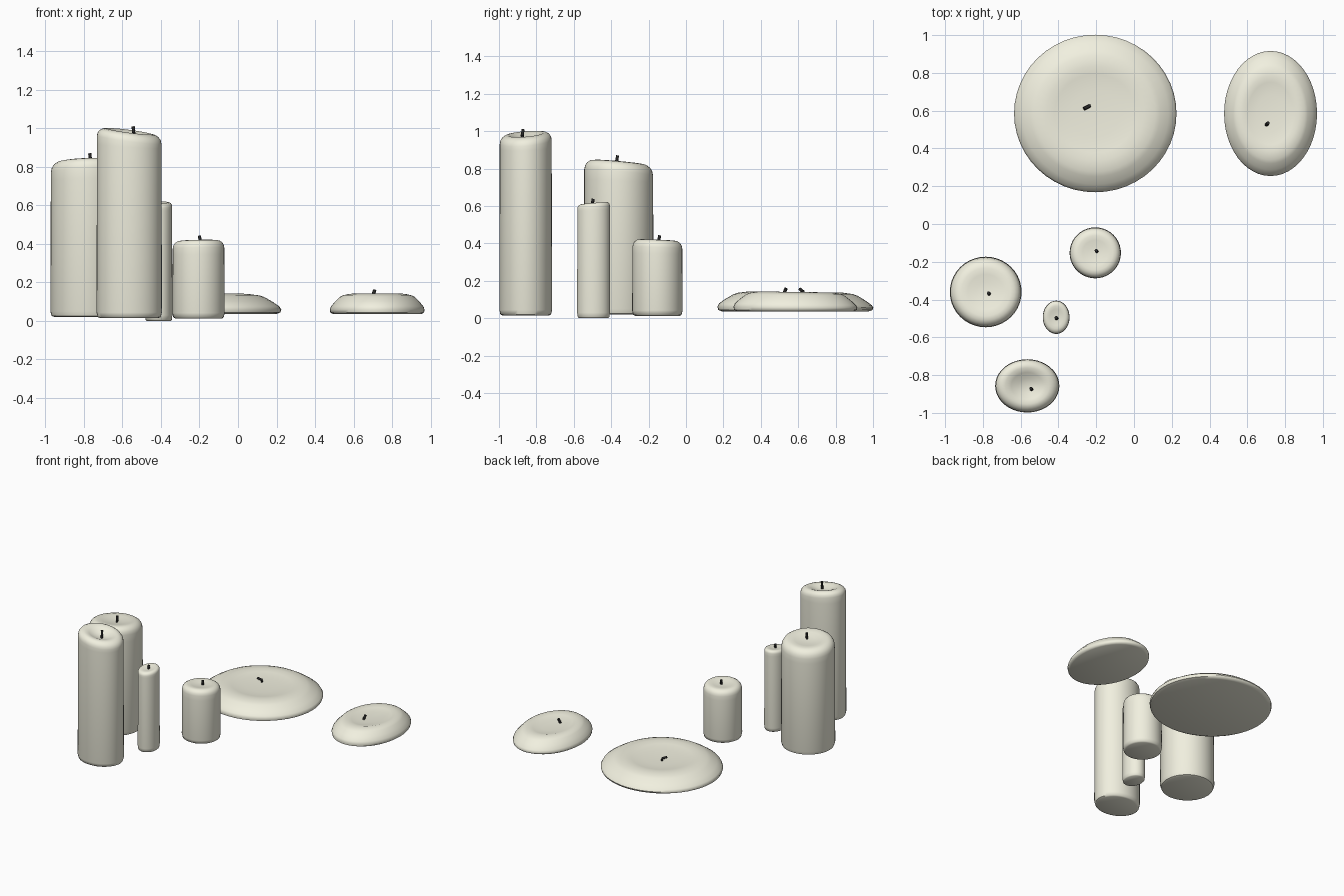
import bpy, bmesh, math
from mathutils import Vector

if "Cube" in bpy.data.objects:
    bpy.data.objects.remove(bpy.data.objects["Cube"])


def material(name, color):
    m = bpy.data.materials.new(name)
    m.diffuse_color = color
    m.use_nodes = True
    m.node_tree.nodes["Principled BSDF"].inputs["Base Color"].default_value = m.diffuse_color
    return m


WAX = material("cream_wax", (0.88, 0.87, 0.74, 1))
CHAR = material("charred_wick", (0.02, 0.02, 0.02, 1))


def finish(bm, name, mat, angle=50):
    bmesh.ops.recalc_face_normals(bm, faces=bm.faces)
    me = bpy.data.meshes.new(name)
    bm.to_mesh(me)
    bm.free()
    ob = bpy.data.objects.new(name, me)
    bpy.context.collection.objects.link(ob)
    me.materials.append(mat)
    bpy.ops.object.select_all(action='DESELECT')
    ob.select_set(True)
    bpy.context.view_layer.objects.active = ob
    bpy.ops.object.shade_smooth_by_angle(angle=math.radians(angle))


def lathe(name, center, radii, profile, tilt, n=40):
    """Elliptical lathe; profile points are (radius, z, share of the slope)."""
    bm = bmesh.new()
    rings = []
    for r, z, w in profile:
        ring = []
        for i in range(n if r > 0 else 1):
            a = math.tau * i / n
            dx, dy = radii[0] * r * math.cos(a), radii[1] * r * math.sin(a)
            dz = w * (tilt[0] * dx + tilt[1] * dy)
            ring.append(bm.verts.new((center[0] + dx, center[1] + dy, z + dz)))
        rings.append(ring)
    for a, b in zip(rings, rings[1:]):
        for i in range(n):
            j = (i + 1) % n
            if len(a) == 1:
                bm.faces.new((a[0], b[i], b[j]))
            elif len(b) == 1:
                bm.faces.new((a[i], a[j], b[0]))
            else:
                bm.faces.new((a[i], a[j], b[j], b[i]))
    finish(bm, name, WAX)


def wick(name, points, r=0.009, n=8):
    """Small bent cylinder through the given points."""
    bm = bmesh.new()
    pts = [Vector(p) for p in points]
    rings = []
    for k, p in enumerate(pts):
        d = pts[min(k + 1, len(pts) - 1)] - pts[max(k - 1, 0)]
        q = d.to_track_quat('Z', 'Y')
        rings.append([bm.verts.new(p + q @ Vector((r * math.cos(math.tau * i / n),
                                                   r * math.sin(math.tau * i / n), 0)))
                      for i in range(n)])
    for a, b in zip(rings, rings[1:]):
        for i in range(n):
            bm.faces.new((a[i], a[(i + 1) % n], b[(i + 1) % n], b[i]))
    bm.faces.new(rings[0])
    bm.faces.new(rings[-1])
    finish(bm, name, CHAR)


# Standing candles: name, centre, radii, base, top, dip, top slope, wick spot, wick top
pillars = [
    ("wide_pillar", (-0.785, -0.36), (0.19, 0.187), 0.02, 0.835, 0.015, (0.04, -0.09), (-0.77, -0.37), 0.87),
    ("tall_pillar", (-0.565, -0.857), (0.17, 0.141), 0.014, 0.985, 0.03, (-0.13, 0.08), (-0.545, -0.875), 1.01),
    ("slim_pillar", (-0.412, -0.494), (0.071, 0.088), 0.0, 0.616, 0.006, (0.0, 0.09), (-0.412, -0.5), 0.637),
    ("short_pillar", (-0.205, -0.153), (0.136, 0.135), 0.012, 0.418, 0.01, (0.02, -0.04), (-0.2, -0.145), 0.442),
]
for name, c, rad, z0, h, dip, tilt, wp, wt in pillars:
    s = min(rad) * 0.5
    prof = [(0, z0, 0), (0.88, z0, 0), (0.96, z0 + 0.006, 0), (1.0, z0 + 0.03, 0),
            (0.985, h - 1.1 * s, 0.5), (0.985, h - 0.6 * s, 1), (0.96, h - 0.36 * s, 1),
            (0.9, h - 0.17 * s, 1), (0.8, h - 0.04 * s, 1), (0.68, h, 1),
            (0.5, h - 0.3 * dip, 1), (0.28, h - 0.85 * dip, 1), (0, h - dip, 1)]
    lathe(name + "_candle", c, rad, prof, tilt)
    base = h - dip - 0.01
    wick(name + "_wick", [(wp[0], wp[1], base),
                          (wp[0] + 0.003, wp[1], (base + wt) / 2),
                          (wp[0], wp[1] + 0.004, wt)])

# Melted, flattened candles with a shallow pool in the middle
melted = [
    ("large_melted", (-0.205, 0.585), (0.43, 0.417), (0, -0.012)),
    ("small_melted", (0.723, 0.585), (0.246, 0.331), (0, -0.015)),
]
for name, c, rad, tilt in melted:
    prof = [(0, 0.036, 0), (0.94, 0.036, 0), (0.99, 0.044, 0), (1.0, 0.058, 0.5), (0.98, 0.074, 1),
            (0.9, 0.098, 1), (0.8, 0.123, 1), (0.74, 0.132, 1), (0.6, 0.14, 1),
            (0.5, 0.133, 1), (0.3, 0.127, 1), (0, 0.125, 1)]
    lathe(name + "_candle", c, rad, prof, tilt, 48)
wick("large_melted_wick", [(-0.235, 0.625, 0.12), (-0.235, 0.625, 0.142), (-0.265, 0.61, 0.155)])
wick("small_melted_wick", [(0.7, 0.525, 0.12), (0.703, 0.527, 0.14), (0.71, 0.535, 0.16)])
